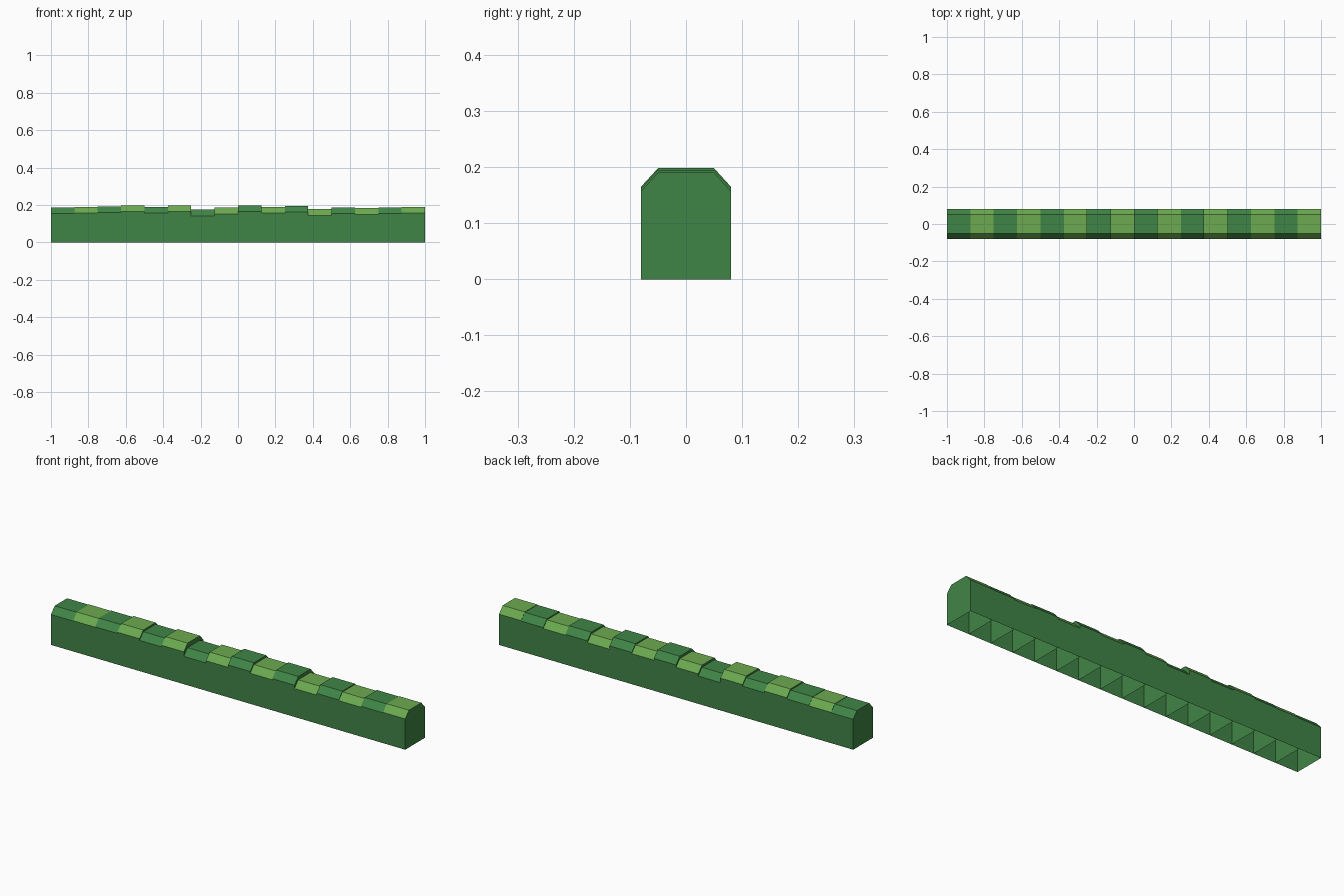
import bpy, bmesh

if "Cube" in bpy.data.objects:
    bpy.data.objects.remove(bpy.data.objects["Cube"])

def material(name, rgb):
    m = bpy.data.materials.new(name)
    m.diffuse_color = (*[(c / 255 / 12.92 if c < 10 else ((c / 255 + 0.055) / 1.055) ** 2.4) for c in rgb], 1)
    m.use_nodes = True
    m.node_tree.nodes["Principled BSDF"].inputs["Base Color"].default_value = m.diffuse_color
    return m

dark = material("dark leaf green", (64, 133, 70))
light = material("light leaf green", (108, 170, 80))

# Hedge block heights from left to right
HEIGHTS = [0.188, 0.19, 0.192, 0.198, 0.19, 0.198, 0.175, 0.186,
           0.198, 0.189, 0.195, 0.178, 0.187, 0.183, 0.188, 0.19]
W = 2 / len(HEIGHTS)
HALF, TOP_HALF, BEVEL = 0.08, 0.05, 0.033

def hedge_block(i, h):
    # Chamfered cross-section, extruded along x, open underneath
    s = h - BEVEL
    profile = [(-HALF, 0), (-HALF, s), (-TOP_HALF, h), (TOP_HALF, h), (HALF, s), (HALF, 0)]
    x0 = -1 + i * W
    bm = bmesh.new()
    a = [bm.verts.new((x0, y, z)) for y, z in profile]
    b = [bm.verts.new((x0 + W, y, z)) for y, z in profile]
    bm.faces.new(a[::-1])
    bm.faces.new(b)
    for k in range(5):
        bm.faces.new((a[k], a[k + 1], b[k + 1], b[k]))
    bm.normal_update()
    # Outward normals: the top strip must point up
    if bm.faces[:][4].normal.z < 0:
        bmesh.ops.reverse_faces(bm, faces=bm.faces[2:])
    if bm.faces[:][1].normal.x < 0:
        bmesh.ops.reverse_faces(bm, faces=bm.faces[:2])
    bm.normal_update()
    # Trimmed top and chamfers alternate in colour, sides stay dark
    for f in bm.faces:
        f.material_index = int(i % 2 == 1 and f.normal.z > 0.1)
    me = bpy.data.meshes.new("hedge_block")
    bm.to_mesh(me)
    bm.free()
    me.materials.append(dark)
    me.materials.append(light)
    ob = bpy.data.objects.new(f"hedge_block_{i + 1}", me)
    bpy.context.collection.objects.link(ob)

for i, h in enumerate(HEIGHTS):
    hedge_block(i, h)
